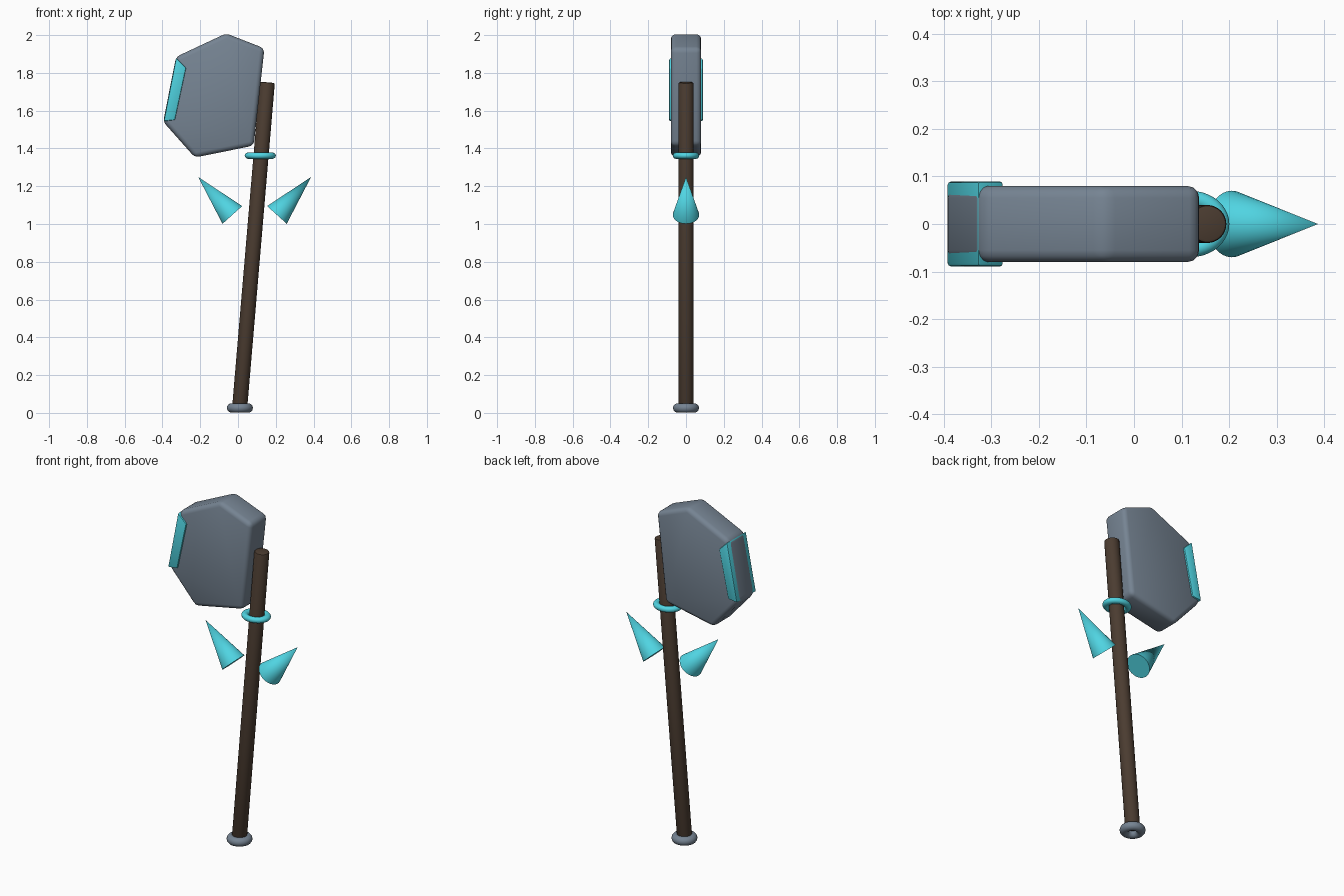
import bpy, bmesh, math
from mathutils import Vector

if "Cube" in bpy.data.objects:
    bpy.data.objects.remove(bpy.data.objects["Cube"])


def material(name, rgb):
    m = bpy.data.materials.new(name)
    m.diffuse_color = (*rgb, 1)
    m.use_nodes = True
    m.node_tree.nodes["Principled BSDF"].inputs["Base Color"].default_value = m.diffuse_color
    return m


STEEL = material("steel", (0.18, 0.23, 0.29))
CYAN = material("cyan", (0.08, 0.66, 0.76))
WOOD = material("wood", (0.07, 0.045, 0.03))


def finish(obj, name, mat, bevel=0, segments=3):
    obj.name = name
    obj.data.materials.append(mat)
    bpy.ops.object.select_all(action='DESELECT')
    obj.select_set(True)
    bpy.context.view_layer.objects.active = obj
    if bevel:
        b = obj.modifiers.new("bevel", 'BEVEL')
        b.width, b.segments, b.limit_method = bevel, segments, 'ANGLE'
        bpy.ops.object.modifier_apply(modifier="bevel")
    bpy.ops.object.shade_smooth_by_angle(angle=math.radians(35))
    return obj


def slab(name, profile, half, mat, bevel, segments=3):
    """Extrude an x-z outline symmetrically along y."""
    bm = bmesh.new()
    face = bm.faces.new([bm.verts.new((x, -half, z)) for x, z in profile])
    ext = bmesh.ops.extrude_face_region(bm, geom=[face])
    bmesh.ops.translate(bm, vec=(0, 2 * half, 0),
                        verts=[v for v in ext["geom"] if isinstance(v, bmesh.types.BMVert)])
    bmesh.ops.recalc_face_normals(bm, faces=bm.faces)
    me = bpy.data.meshes.new(name)
    bm.to_mesh(me)
    bm.free()
    obj = bpy.data.objects.new(name, me)
    bpy.context.collection.objects.link(obj)
    return finish(obj, name, mat, bevel, segments)


def rod(name, start, end, r1, r2, mat, bevel=0):
    """Cylinder or cone between two points."""
    a, b = Vector(start), Vector(end)
    bpy.ops.mesh.primitive_cone_add(vertices=32, radius1=r1, radius2=r2,
                                    depth=(b - a).length, location=(a + b) / 2,
                                    rotation=(b - a).to_track_quat('Z', 'Y').to_euler())
    return finish(bpy.context.object, name, mat, bevel, 2)


def ring(name, loc, major, minor, mat, stretch=1):
    bpy.ops.mesh.primitive_torus_add(location=loc, major_radius=major, minor_radius=minor,
                                     major_segments=40, minor_segments=14)
    obj = bpy.context.object
    obj.scale.x = stretch
    return finish(obj, name, mat)


# Leaning handle with pommel and collar
rod("handle", (0.009, 0, 0.03), (0.155, 0, 1.75), 0.04, 0.04, WOOD, 0.007)
ring("pommel", (0.01, 0, 0.026), 0.044, 0.025, STEEL)
ring("collar", (0.118, 0, 1.362), 0.053, 0.017, CYAN, 1.18)

# Thick six-sided head with rounded edges
slab("head", [(-0.328, 1.885), (-0.063, 2.009), (0.14, 1.93), (0.083, 1.415),
              (-0.228, 1.352), (-0.396, 1.541)], 0.08, STEEL, 0.025)

# Glowing edge plate; the head's flat face shows in its middle
slab("edge_plate", [(-0.328, 1.879), (-0.275, 1.826), (-0.334, 1.551), (-0.393, 1.544)],
     0.089, CYAN, 0.006, 2)

# Pair of spikes, mirrored about the handle
for side, label in ((1, "right"), (-1, "left")):
    cx = 0.088
    rod("spike_" + label, (cx + side * 0.118, 0, 1.048), (cx + side * 0.299, 0, 1.249),
        0.07, 0, CYAN)
